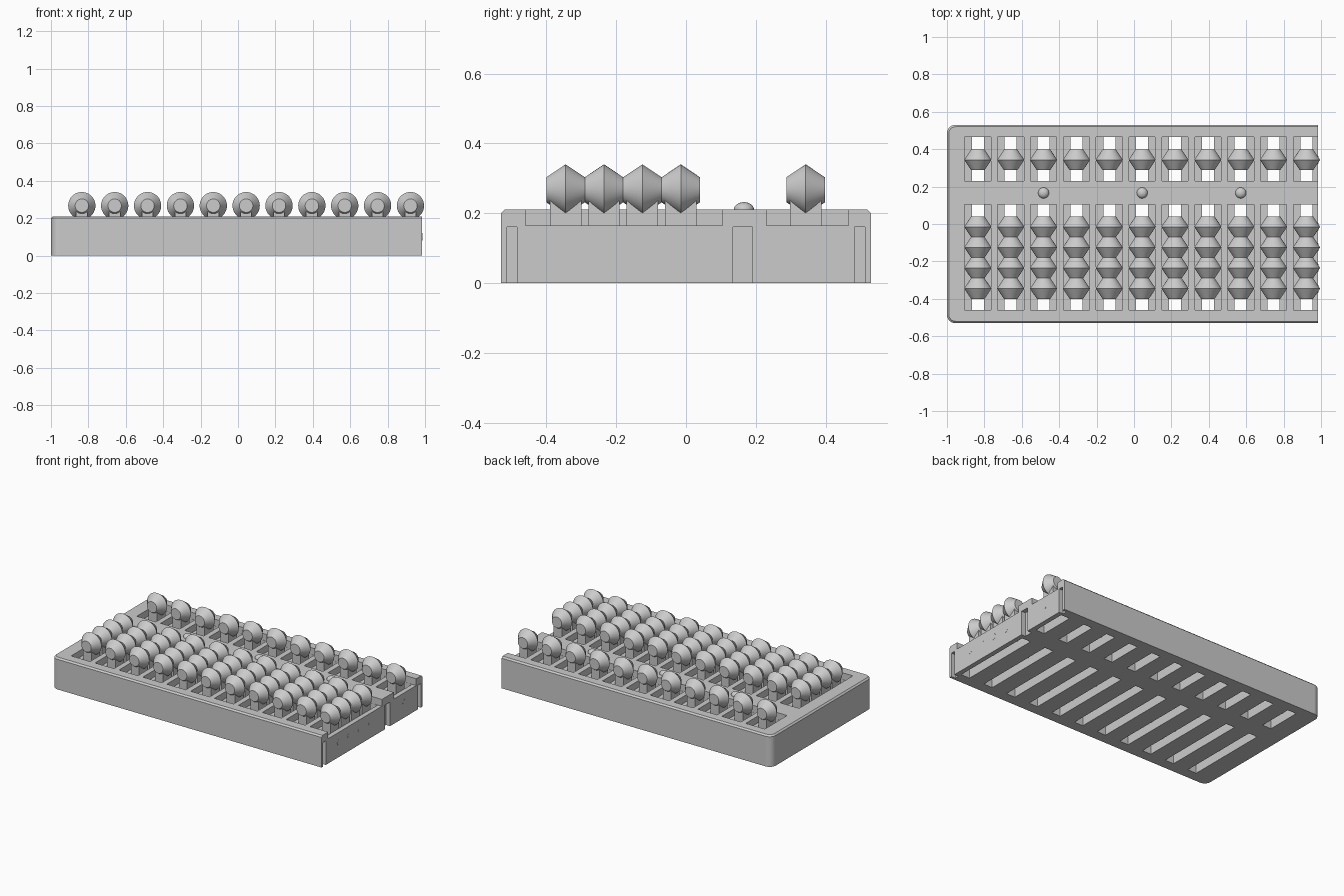
import bpy, bmesh, math
from mathutils import Matrix

cube = bpy.data.objects.get("Cube")
if cube:
    bpy.data.objects.remove(cube, do_unlink=True)

grey = bpy.data.materials.new("plain_grey")
grey.use_nodes = True
color = (0.6, 0.6, 0.6, 1)
grey.diffuse_color = color
grey.node_tree.nodes["Principled BSDF"].inputs["Base Color"].default_value = color

COLUMNS = [-0.835 + 0.1757 * i for i in range(11)]
BEADS_Y = [-0.345, -0.235, -0.125, -0.015, 0.343]
WELLS = [(-0.46, 0.105), (0.23, 0.465)]
END_X, HALF_Y, TOP = 0.985, 0.53, 0.21


def make_mesh(name, bm, smooth=False):
    bmesh.ops.recalc_face_normals(bm, faces=bm.faces)
    if smooth:
        for f in bm.faces:
            f.smooth = True
        for e in bm.edges:
            e.smooth = e.calc_face_angle(0) < math.radians(30)
    mesh = bpy.data.meshes.new(name)
    bm.to_mesh(mesh)
    bm.free()
    mesh.materials.append(grey)
    return mesh


def place(name, mesh, location=(0, 0, 0)):
    ob = bpy.data.objects.new(name, mesh)
    ob.location = location
    bpy.context.collection.objects.link(ob)
    return ob


def stack_loops(bm, loops):
    """Skin closed point loops and cap both ends."""
    rings = [[bm.verts.new(p) for p in loop] for loop in loops]
    n = len(rings[0])
    for a, b in zip(rings, rings[1:]):
        for i in range(n):
            j = (i + 1) % n
            bm.faces.new((a[i], a[j], b[j], b[i]))
    bm.faces.new(rings[0])
    bm.faces.new(rings[-1])


def add_box(bm, x0, x1, y0, y1, z0, z1):
    m = Matrix.Translation(((x0 + x1) / 2, (y0 + y1) / 2, (z0 + z1) / 2))
    m = m @ Matrix.Diagonal((x1 - x0, y1 - y0, z1 - z0, 1))
    bmesh.ops.create_cube(bm, size=1, matrix=m)


def base_outline(inset, z, r=0.045, steps=8):
    """Rectangle with two rounded corners and a square cut end."""
    hy, rad = HALF_Y - inset, r - inset
    pts = [(END_X, -hy, z), (END_X, hy, z)]
    for start, side in ((90, 1), (180, -1)):
        for k in range(steps + 1):
            a = math.radians(start + 90 * k / steps)
            pts.append((-1 + r + rad * math.cos(a),
                        side * (HALF_Y - r) + rad * math.sin(a), z))
    return pts


def cut(target, bm):
    cutter = place("cutter", make_mesh("cutter", bm))
    cutter.hide_render = True
    mod = target.modifiers.new("cut", "BOOLEAN")
    mod.operation, mod.solver, mod.object = "DIFFERENCE", "EXACT", cutter
    bpy.context.view_layer.objects.active = target
    bpy.ops.object.modifier_apply(modifier=mod.name)
    bpy.data.objects.remove(cutter, do_unlink=True)


# Tray with a chamfered top rim
bm = bmesh.new()
stack_loops(bm, [base_outline(0, 0), base_outline(0, TOP - 0.01), base_outline(0.01, TOP)])
tray = place("tray", make_mesh("tray", bm))

# Shallow wells and the notches in the cut end
bm = bmesh.new()
for x in COLUMNS:
    for y0, y1 in WELLS:
        add_box(bm, x - 0.07, x + 0.07, y0, y1, 0.165, 0.3)
for y0, y1 in ((-0.513, -0.485), (0.135, 0.19), (0.483, 0.513)):
    add_box(bm, END_X - 0.03, END_X + 0.1, y0, y1, -0.1, 0.16)
cut(tray, bm)

# Slots through the floor
bm = bmesh.new()
for x in COLUMNS:
    for y0, y1 in WELLS:
        add_box(bm, x - 0.032, x + 0.032, y0 + 0.001, y1 - 0.001, -0.1, 0.4)
cut(tray, bm)

# Double-cone bead turned about y
bm = bmesh.new()
angles = [math.tau * i / 40 for i in range(40)]
stack_loops(bm, [[(r * math.cos(a), y, r * math.sin(a)) for a in angles]
                 for r, y in ((0.036, -0.055), (0.073, 0), (0.036, 0.055))])
bead = make_mesh("bead", bm, smooth=True)

# Stem with a rounded foot around the axle
foot = [math.pi + math.pi * i / 16 for i in range(17)]
section = [(0.045 * math.cos(a), 0.1 + 0.045 * math.sin(a)) for a in foot]
section += [(0.045, 0.25), (-0.045, 0.25)]
bm = bmesh.new()
stack_loops(bm, [[(x, y, z) for y, z in section] for x in (-0.03, 0.03)])
stem = make_mesh("stem", bm, smooth=True)

for x in COLUMNS:
    for y in BEADS_Y:
        place("bead", bead, (x, y, 0.267))
        place("stem", stem, (x, y, 0))

# Axles through the stems
bm = bmesh.new()
stack_loops(bm, [[(x, 0.02 * math.cos(a), 0.02 * math.sin(a)) for a in angles]
                 for x in (-0.9, END_X + 0.0005)])
axle = make_mesh("axle", bm, smooth=True)
for y in BEADS_Y:
    place("axle", axle, (0, y, 0.1))

# Domed marker studs on the divider
bm = bmesh.new()
bmesh.ops.create_uvsphere(bm, u_segments=24, v_segments=12, radius=0.029,
                          matrix=Matrix.Diagonal((1, 1, 0.75, 1)))
stud = make_mesh("marker_stud", bm, smooth=True)
for i in (2, 5, 8):
    place("marker_stud", stud, (COLUMNS[i], 0.166, TOP))
